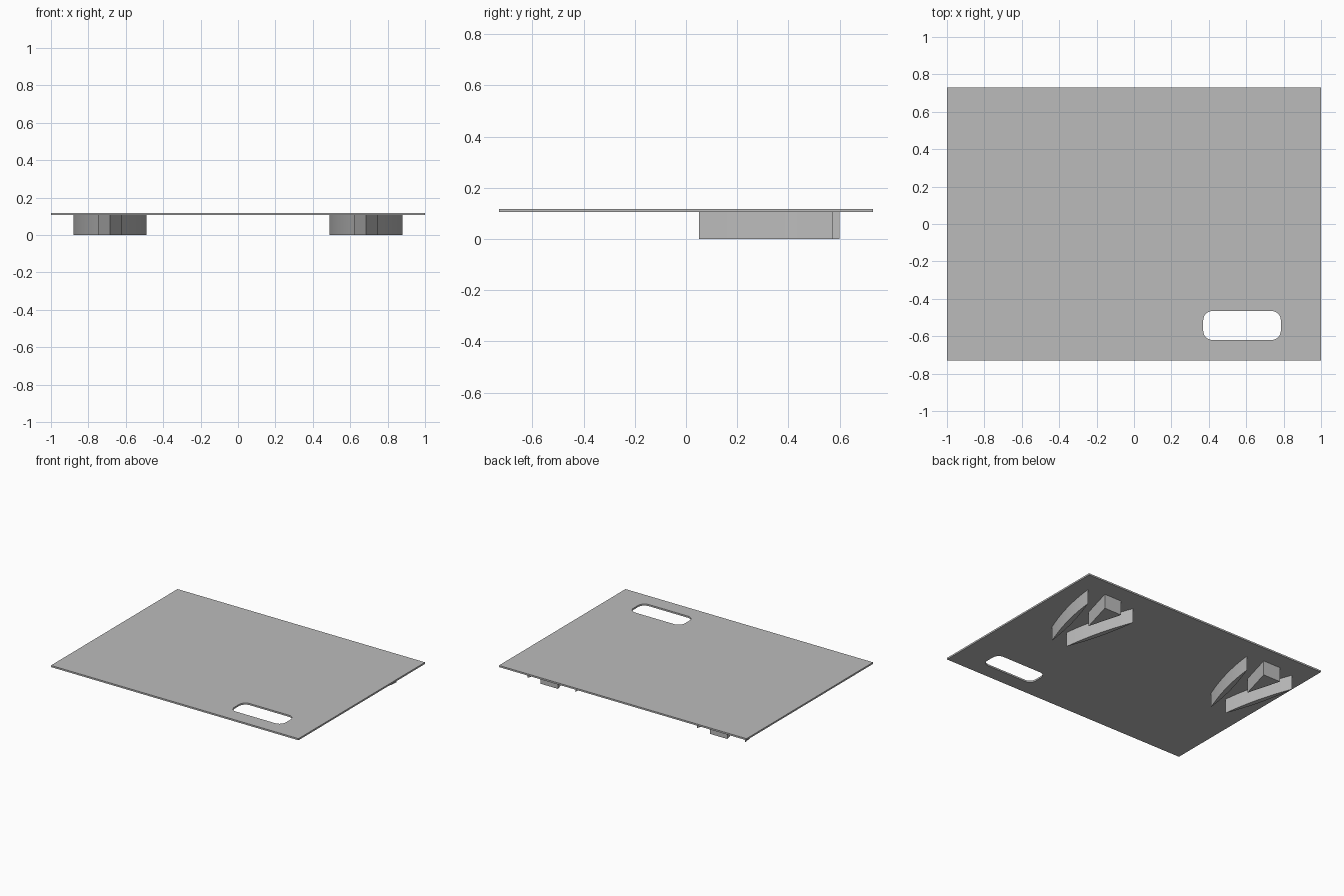
import bpy
import math

if "Cube" in bpy.data.objects:
    bpy.data.objects.remove(bpy.data.objects["Cube"], do_unlink=True)

grey = bpy.data.materials.new("plain grey")
grey.use_nodes = True
colour = (0.5, 0.5, 0.5, 1)
grey.diffuse_color = colour
grey.node_tree.nodes["Principled BSDF"].inputs["Base Color"].default_value = colour


def prism(name, loops, z0, z1):
    """Extrude flat outlines (later loops become holes) from z0 to z1."""
    curve = bpy.data.curves.new(name, "CURVE")
    curve.dimensions = "2D"
    curve.fill_mode = "BOTH"
    curve.extrude = (z1 - z0) / 2
    for loop in loops:
        spline = curve.splines.new("POLY")
        spline.points.add(len(loop) - 1)
        for point, (x, y) in zip(spline.points, loop):
            point.co = (x, y, 0, 1)
        spline.use_cyclic_u = True
    obj = bpy.data.objects.new(name, curve)
    obj.location.z = (z0 + z1) / 2
    bpy.context.collection.objects.link(obj)
    bpy.ops.object.select_all(action="DESELECT")
    obj.select_set(True)
    bpy.context.view_layer.objects.active = obj
    bpy.ops.object.convert(target="MESH")
    obj = bpy.context.object
    obj.data.materials.clear()
    obj.data.materials.append(grey)
    bpy.ops.object.shade_smooth_by_angle(angle=math.radians(25))
    return obj


def rounded_rectangle(x0, x1, y0, y1, radius, steps=8):
    corners = [(x1 - radius, y1 - radius), (x0 + radius, y1 - radius),
               (x0 + radius, y0 + radius), (x1 - radius, y0 + radius)]
    points = []
    for i, (cx, cy) in enumerate(corners):
        for s in range(steps + 1):
            a = math.pi / 2 * (i + s / steps)
            points.append((cx + radius * math.cos(a), cy + radius * math.sin(a)))
    return points


def arc(start, end, bulge, steps=10):
    """Shallow arc between two points, bowed towards +x by bulge."""
    points = []
    for i in range(steps + 1):
        t = i / steps
        points.append((start[0] + (end[0] - start[0]) * t + bulge * 4 * t * (1 - t),
                       start[1] + (end[1] - start[1]) * t))
    return points


PLATE_BOTTOM, PLATE_TOP = 0.106, 0.118

# Thin plate with a rounded handle slot
plate = [(-1, -0.73), (1, -0.73), (1, 0.73), (-1, 0.73)]
slot = rounded_rectangle(0.37, 0.785, -0.62, -0.465, 0.05)
prism("plate", [plate, slot], PLATE_BOTTOM, PLATE_TOP)

# Each foot: two pointed, slightly bowed blades around a wedge
tip, tail = (0.062, 0.05), (0.195, 0.575)
blade = arc(tip, tail, 0.02) + arc(tip, tail, -0.018)[-2:0:-1]
wedge = [(0, 0.35), (0.07, 0.6), (-0.07, 0.6)]

for side, centre in (("left", 0.685), ("right", -0.685)):
    for part, sign in (("outer", 1), ("inner", -1)):
        if side == "right":
            sign = -sign
        outline = [(centre + sign * x, y) for x, y in blade]
        prism(f"{side}_foot_{part}_blade", [outline], 0, PLATE_BOTTOM)
    prism(f"{side}_foot_wedge", [[(centre + x, y) for x, y in wedge]], 0, PLATE_BOTTOM)
